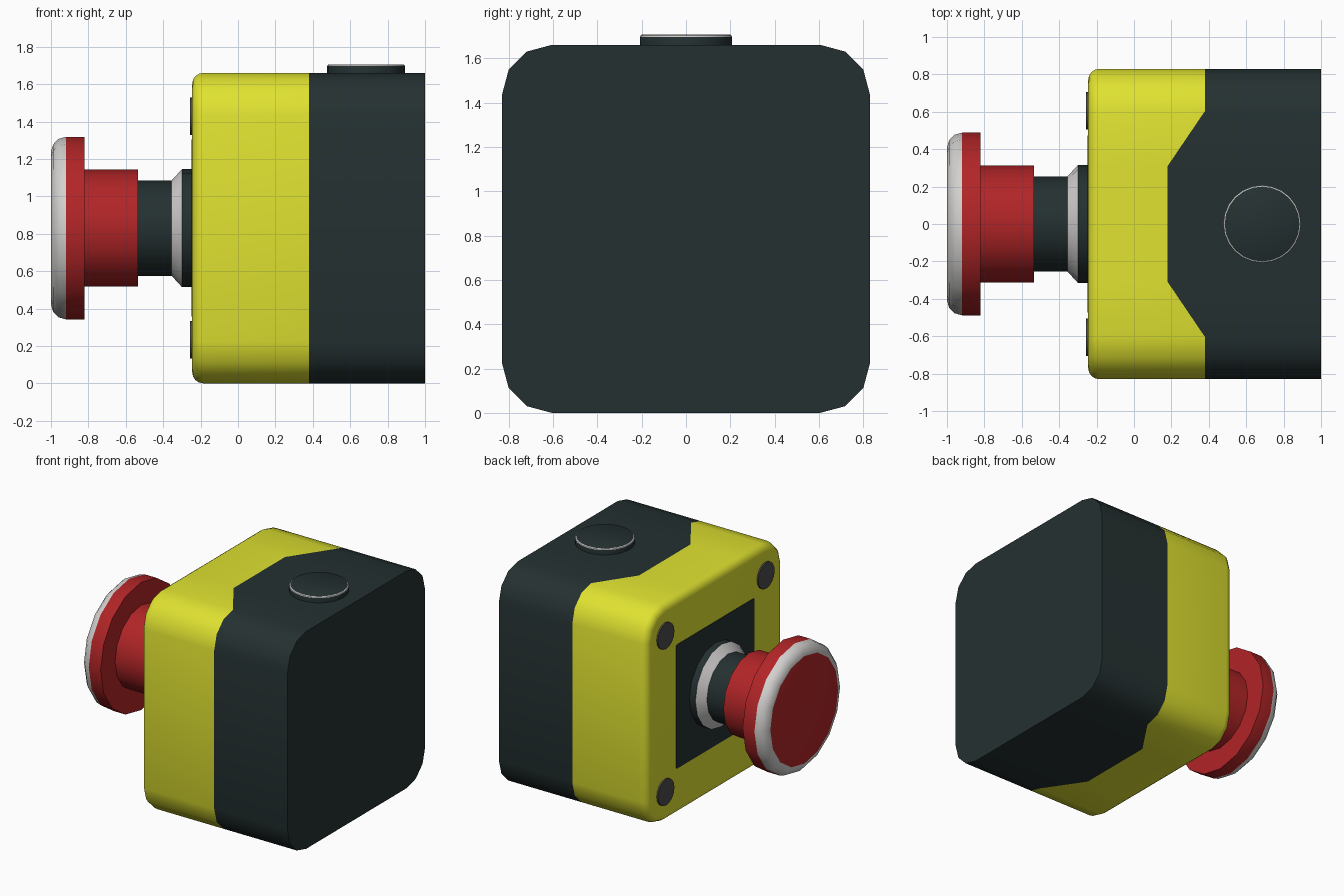
import bpy, bmesh, math
from mathutils import Matrix, Vector

if "Cube" in bpy.data.objects:
    bpy.data.objects.remove(bpy.data.objects["Cube"])


def material(name, rgb):
    m = bpy.data.materials.new(name)
    m.diffuse_color = (*rgb, 1)
    m.use_nodes = True
    m.node_tree.nodes["Principled BSDF"].inputs["Base Color"].default_value = m.diffuse_color
    return m


YELLOW = material("yellow", (0.74, 0.76, 0.03))
BLACK = material("dark_grey_green", (0.018, 0.03, 0.031))
RED = material("red", (0.44, 0.018, 0.02))
WHITE = material("off_white", (0.65, 0.64, 0.63))
GREY = material("screw_grey", (0.07, 0.07, 0.07))
CZ = 0.83  # height of the box centre


def finish(bm, name, mats, angle=35):
    bmesh.ops.recalc_face_normals(bm, faces=bm.faces)
    me = bpy.data.meshes.new(name)
    bm.to_mesh(me)
    bm.free()
    for m in mats:
        me.materials.append(m)
    ob = bpy.data.objects.new(name, me)
    bpy.context.collection.objects.link(ob)
    bpy.ops.object.select_all(action='DESELECT')
    ob.select_set(True)
    bpy.context.view_layer.objects.active = ob
    bpy.ops.object.shade_smooth_by_angle(angle=math.radians(angle))
    return ob


def loft(bm, rings, mat_ids):
    """Skin closed rings and cap both ends; mat_ids: start cap, bands, end cap."""
    rows = [[bm.verts.new(p) for p in r] for r in rings]
    n = len(rows[0])
    bm.faces.new(rows[0]).material_index = mat_ids[0]
    for k in range(len(rows) - 1):
        for i in range(n):
            j = (i + 1) % n
            f = bm.faces.new((rows[k][i], rows[k][j], rows[k + 1][j], rows[k + 1][i]))
            f.material_index = mat_ids[k + 1]
    bm.faces.new(rows[-1]).material_index = mat_ids[-1]


def lathe(name, profile, mats, mat_ids, sides, origin, to_front):
    """Turned part; profile is (distance along axis, radius)."""
    rot = Matrix.Rotation(-math.pi / 2, 4, 'Y') if to_front else Matrix()
    rings = [[rot @ Vector((r * math.cos(2 * math.pi * i / sides),
                            r * math.sin(2 * math.pi * i / sides), h)) + Vector(origin)
              for i in range(sides)] for h, r in profile]
    bm = bmesh.new()
    loft(bm, rings, mat_ids)
    return finish(bm, name, mats)


def outline(inset=0.0, core=0.605, r=0.225, notch=0.31, steps=3):
    """Rounded square in y/z, with two extra points on the top and bottom edges."""
    r -= inset
    pts = []
    for q, (sy, sz) in enumerate(((1, 1), (-1, 1), (-1, -1), (1, -1))):
        for k in range(steps + 1):
            a = math.pi / 2 * (q + k / steps)
            pts.append((sy * core + r * math.cos(a), CZ + sz * core + r * math.sin(a)))
        if notch and q in (0, 2):
            z = CZ + sz * (core + r)
            pts += [(sy * notch, z), (-sy * notch, z)]
    return pts


# Box: rounded yellow front, dark back with a tab stepping forward on top and bottom
FRONT, R = -0.245, 0.06
rings, ids = [], [0]
for k in range(5):
    a = math.pi / 2 * k / 4
    rings.append([(FRONT + R * (1 - math.sin(a)), y, z)
                  for y, z in outline(R * (1 - math.cos(a)))])
rings.reverse()
rings = [[(FRONT + R * (1 - math.cos(math.pi / 2 * k / 4)), y, z)
          for y, z in outline(R * (1 - math.sin(math.pi / 2 * k / 4)))] for k in range(5)]
rings.append([(0.18 if abs(y) < 0.4 else 0.38, y, z) for y, z in outline()])
rings.append([(1.0, y, z) for y, z in outline()])
bm = bmesh.new()
loft(bm, rings, [0] * 6 + [1, 1])
finish(bm, "box", [YELLOW, BLACK])

# Thin dark plate behind the knob
plate = outline(core=0.455, r=0.018, notch=0)
bm = bmesh.new()
loft(bm, [[(x, y, z) for y, z in plate] for x in (FRONT + 0.002, FRONT - 0.004)], [0, 0, 0])
finish(bm, "front_plate", [BLACK])

# Four cover screws
for sy in (-1, 1):
    for sz in (-1, 1):
        lathe("cover_screw", [(-0.005, 0.1), (0.011, 0.1)], [GREY], [0] * 3, 16,
              (FRONT, sy * 0.605, CZ + sz * 0.597), True)

# Knob collar and neck
lathe("knob_collar", [(0.24, 0.315), (0.3, 0.315), (0.355, 0.255), (0.54, 0.255)],
      [BLACK, WHITE], [0, 0, 1, 0, 0], 16, (0, 0, CZ), True)

# Red mushroom knob with a white rounded rim
lathe("push_knob", [(0.535, 0.313), (0.82, 0.313), (0.82, 0.488), (0.92, 0.488),
                    (0.96, 0.477), (0.988, 0.448), (1.0, 0.41)],
      [RED, WHITE], [0, 0, 0, 0, 1, 1, 1, 0], 16, (0, 0, CZ), True)

# Cable-entry cap on top with a thin white edge
lathe("cable_cap", [(-0.01, 0.208), (0.036, 0.208), (0.042, 0.206), (0.046, 0.2)],
      [BLACK, WHITE], [0, 0, 1, 1, 0], 24, (0.685, 0, 1.66), False)
